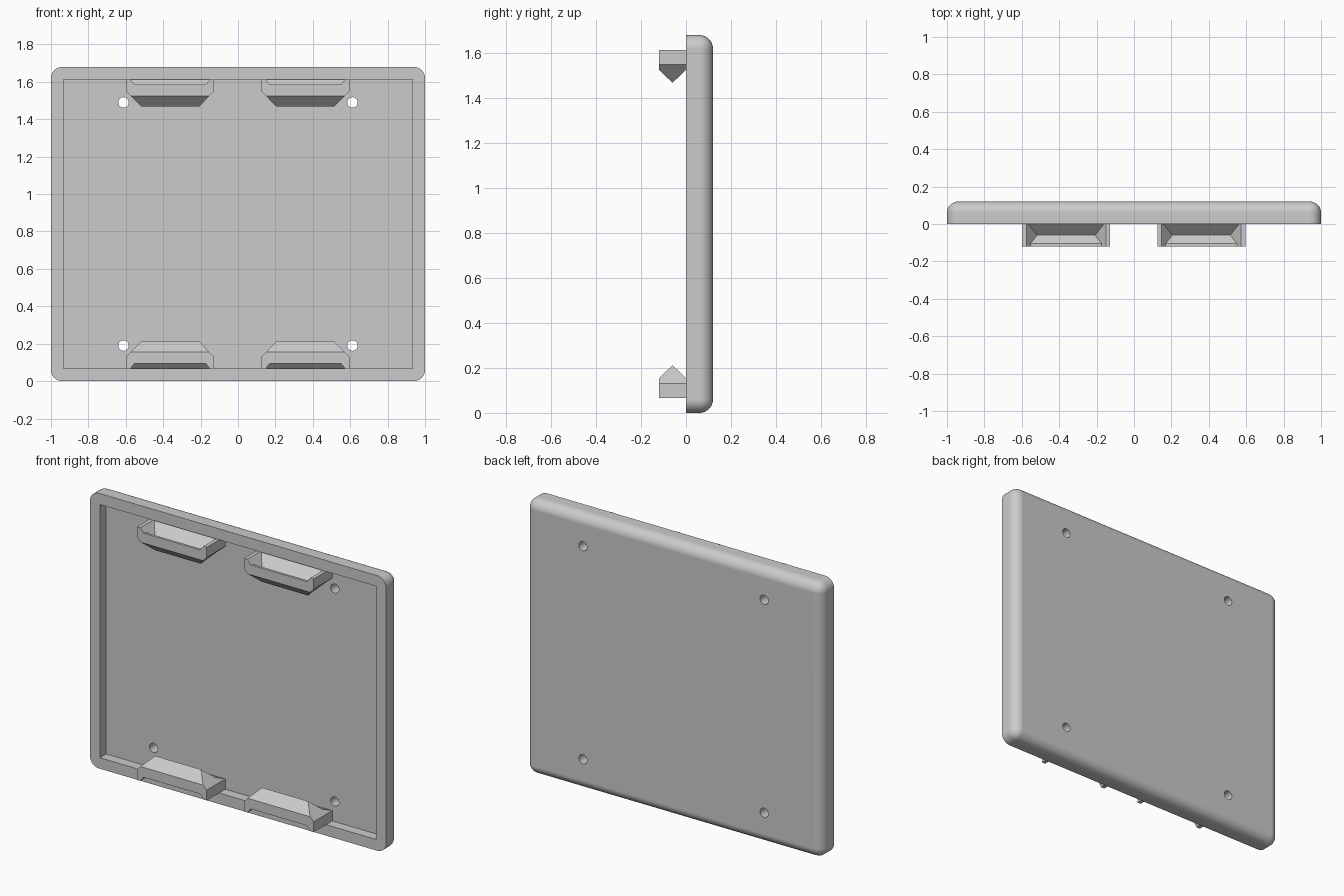
import bpy, bmesh, math
from mathutils import Matrix, Vector

cube = bpy.data.objects.get("Cube")
if cube:
    bpy.data.objects.remove(cube, do_unlink=True)

HEIGHT, DEPTH, FILLET = 1.68, 0.12, 0.06
FLOOR_Y, WALL = 0.06, 0.067

grey = bpy.data.materials.new("light_grey")
grey.use_nodes = True
grey.diffuse_color = (0.6, 0.6, 0.6, 1)
grey.node_tree.nodes["Principled BSDF"].inputs["Base Color"].default_value = (0.6, 0.6, 0.6, 1)


def add_object(name, bm):
    bmesh.ops.recalc_face_normals(bm, faces=bm.faces[:])
    mesh = bpy.data.meshes.new(name)
    bm.to_mesh(mesh)
    bm.free()
    mesh.materials.append(grey)
    obj = bpy.data.objects.new(name, mesh)
    bpy.context.collection.objects.link(obj)
    return obj


def box(low, high):
    bm = bmesh.new()
    low, high = Vector(low), Vector(high)
    size = high - low
    bmesh.ops.create_cube(bm, size=1, matrix=Matrix.Translation((low + high) / 2) @ Matrix.Diagonal((*size, 1)))
    return bm


def subtract(obj, cutters):
    for cutter in cutters:
        cutter.hide_render = True
        mod = obj.modifiers.new("cut", "BOOLEAN")
        mod.operation, mod.solver, mod.object = "DIFFERENCE", "EXACT", cutter
    graph = bpy.context.evaluated_depsgraph_get()
    mesh = bpy.data.meshes.new_from_object(obj.evaluated_get(graph))
    obj.modifiers.clear()
    obj.data = mesh
    for cutter in cutters:
        bpy.data.objects.remove(cutter, do_unlink=True)


def tapered_prism(profile, half, start, end):
    """Extrude a y-z profile along x, then slope both ends from start (x, z) to end (x, z)."""
    bm = bmesh.new()
    face = bm.faces.new([bm.verts.new((-half, y, z)) for y, z in profile])
    moved = bmesh.ops.extrude_face_region(bm, geom=[face])["geom"]
    bmesh.ops.translate(bm, vec=(2 * half, 0, 0), verts=[v for v in moved if isinstance(v, bmesh.types.BMVert)])
    bmesh.ops.recalc_face_normals(bm, faces=bm.faces[:])
    run, rise = start[0] - end[0], end[1] - start[1]
    for side in (-1, 1):
        cut = bmesh.ops.bisect_plane(bm, geom=bm.verts[:] + bm.edges[:] + bm.faces[:], dist=1e-6,
                                     plane_co=(side * start[0], 0, start[1]),
                                     plane_no=(side * rise, 0, run), clear_outer=True)
        edges = [e for e in cut["geom_cut"] if isinstance(e, bmesh.types.BMEdge)]
        bmesh.ops.holes_fill(bm, edges=edges, sides=0)
    return bm


# Tray: rounded corners, filleted back perimeter
bm = box((-1, 0, 0), (1, DEPTH, HEIGHT))
rounded = []
for e in bm.edges:
    a, b = (v.co for v in e.verts)
    if abs(a.y - b.y) > 0.01 or min(a.y, b.y) > 0.01:
        rounded.append(e)
bmesh.ops.bevel(bm, geom=rounded, offset=FILLET, offset_type="OFFSET", segments=8, profile=0.5, affect="EDGES")
tray = add_object("tray", bm)

# Cavity and screw holes
cutters = [add_object("cavity_cutter", box((WALL - 1, -0.1, WALL), (1 - WALL, FLOOR_Y, HEIGHT - WALL)))]
for x in (-0.612, 0.612):
    for z in (0.19, HEIGHT - 0.19):
        bm = bmesh.new()
        bmesh.ops.create_cone(bm, cap_ends=True, segments=32, radius1=0.028, radius2=0.028, depth=0.4,
                              matrix=Matrix.Translation((x, DEPTH / 2, z)) @ Matrix.Rotation(math.pi / 2, 4, "X"))
        cutters.append(add_object("hole_cutter", bm))
subtract(tray, cutters)

bpy.ops.object.select_all(action="DESELECT")
tray.select_set(True)
bpy.context.view_layer.objects.active = tray
bpy.ops.object.shade_smooth_by_angle(angle=math.radians(30))
weighted = tray.modifiers.new("even_shading", "WEIGHTED_NORMAL")
weighted.keep_sharp = True

# Clips: ridged snap tabs with a V-shaped hollow open to the wall and front
ridge = [(-0.12, WALL), (-0.12, 0.155), (-0.06, 0.212), (0, 0.155), (FLOOR_Y, 0.13), (FLOOR_Y, WALL)]
hollow = [(-0.2, 0.05), (-0.2, 0.095), (-0.105, 0.095), (-0.06, 0.14), (0.03, 0.05)]
clip = add_object("lower_right_clip", tapered_prism(ridge, 0.235, (0.235, 0.13), (0.155, 0.212)))
subtract(clip, [add_object("hollow_cutter", tapered_prism(hollow, 0.3, (0.21, 0.07), (0.155, 0.14)))])
clip.location.x = -0.363

for name, x, upper in (("lower_left_clip", 0.36, False), ("upper_right_clip", -0.363, True),
                       ("upper_left_clip", 0.36, True)):
    copy = bpy.data.objects.new(name, clip.data.copy())
    bpy.context.collection.objects.link(copy)
    copy.location.x = x
    if upper:
        copy.data.transform(Matrix.Translation((0, 0, HEIGHT)) @ Matrix.Diagonal((1, 1, -1, 1)))
        copy.data.flip_normals()
